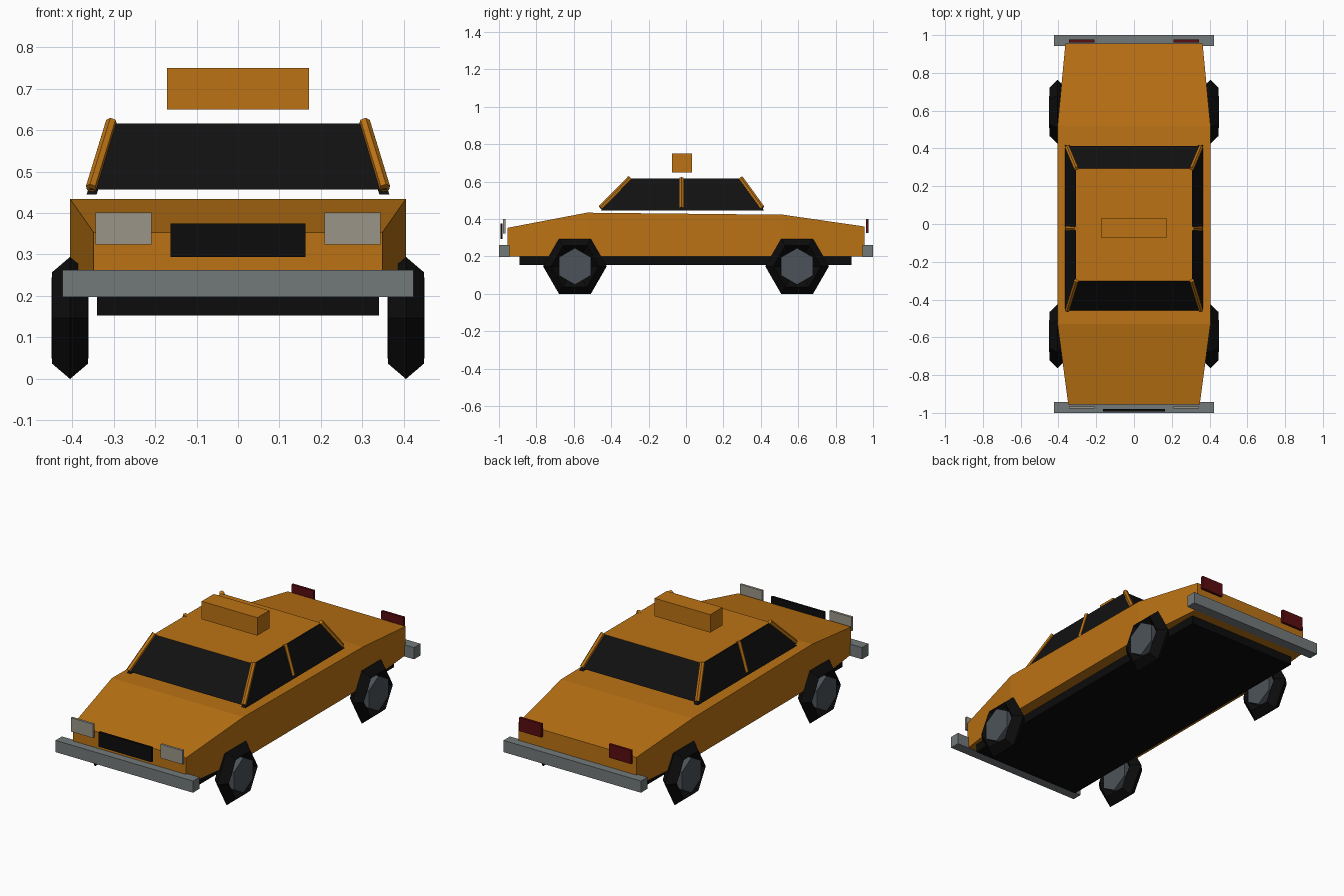
import bpy, bmesh, math
from mathutils import Vector

if "Cube" in bpy.data.objects:
    bpy.data.objects.remove(bpy.data.objects["Cube"])


def mat(name, rgb):
    m = bpy.data.materials.new(name)
    m.diffuse_color = (*rgb, 1)
    m.use_nodes = True
    m.node_tree.nodes["Principled BSDF"].inputs["Base Color"].default_value = m.diffuse_color
    return m


ORANGE = mat("orange paint", (0.50, 0.17, 0.007))
GLASS = mat("dark glass", (0.0055, 0.0055, 0.0055))
BLACK = mat("black rubber", (0.0035, 0.0035, 0.0035))
GREY = mat("bumper grey", (0.17, 0.19, 0.195))
HUB = mat("hub grey", (0.073, 0.086, 0.10))
LAMP = mat("lamp white", (0.32, 0.30, 0.245))
RED = mat("lamp red", (0.10, 0.004, 0.005))


def finish(name, bm, *mats):
    bmesh.ops.recalc_face_normals(bm, faces=bm.faces)
    me = bpy.data.meshes.new(name)
    bm.to_mesh(me)
    bm.free()
    for m in mats:
        me.materials.append(m)
    ob = bpy.data.objects.new(name, me)
    bpy.context.collection.objects.link(ob)
    return ob


def loft(name, rings, *mats, closed=False):
    """Skin a series of equal-length point rings, capped or joined end to end."""
    bm = bmesh.new()
    rows = [[bm.verts.new(p) for p in r] for r in rings]
    n = len(rows[0])
    pairs = list(zip(rows, rows[1:])) + ([(rows[-1], rows[0])] if closed else [])
    for a, b in pairs:
        for i in range(n):
            j = (i + 1) % n
            bm.faces.new((a[i], a[j], b[j], b[i]))
    if not closed:
        bm.faces.new(rows[0])
        bm.faces.new(rows[-1])
    return finish(name, bm, *mats)


def box(name, x0, x1, y0, y1, z0, z1, m):
    return loft(name, [[(x0, y0, z), (x1, y0, z), (x1, y1, z), (x0, y1, z)]
                       for z in (z0, z1)], m)


def rod(name, p, q, r, m, sides=6):
    p, q = Vector(p), Vector(q)
    bm = bmesh.new()
    bmesh.ops.create_cone(bm, cap_ends=True, segments=sides, radius1=r, radius2=r,
                          depth=(q - p).length)
    bm.transform((q - p).to_track_quat('Z', 'Y').to_matrix().to_4x4())
    bmesh.ops.translate(bm, verts=bm.verts, vec=(p + q) / 2)
    return finish(name, bm, m)


# Lower body: four stations of y, half width, top height
stations = [(-0.955, 0.348, 0.353), (-0.53, 0.405, 0.434),
            (0.52, 0.405, 0.423), (0.955, 0.363, 0.36)]
loft("body", [[(-w, y, 0.2), (w, y, 0.2), (w, y, t), (-w, y, t)]
              for y, w, t in stations], ORANGE)
box("chassis", -0.34, 0.34, -0.89, 0.885, 0.153, 0.2, BLACK)

# Cabin: tapered glasshouse whose top face is the painted roof
cabin = loft("cabin", [[(-w, f, z), (w, f, z), (w, b, z), (-w, b, z)]
                       for w, f, b, z in ((0.358, -0.457, 0.412, 0.457),
                                          (0.306, -0.303, 0.295, 0.616))],
             GLASS, ORANGE)
for p in cabin.data.polygons:
    p.material_index = int(p.normal.z > 0.9)

# Bumpers, grille and roof sign
box("front_bumper", -0.423, 0.423, -1.0, -0.943, 0.197, 0.262, GREY)
box("rear_bumper", -0.423, 0.423, 0.943, 1.0, 0.197, 0.262, GREY)
box("grille", -0.163, 0.163, -0.993, -0.98, 0.294, 0.375, BLACK)
box("roof_sign", -0.171, 0.171, -0.075, 0.031, 0.65, 0.75, ORANGE)

for s, side in ((1, "right"), (-1, "left")):
    # Side windows hang slightly below the windscreen
    loft(side + "_window",
         [[(s * (0.365 - d), -0.455, 0.445), (s * (0.365 - d), 0.418, 0.445),
           (s * (0.309 - d), 0.293, 0.614), (s * (0.309 - d), -0.301, 0.614)]
          for d in (0, 0.024)], GLASS)

    # Pillars
    for name, y0, y1 in (("front", -0.457, -0.299), ("middle", -0.024, -0.024),
                         ("rear", 0.408, 0.292)):
        rod(f"{side}_{name}_pillar", (s * 0.354, y0, 0.46), (s * 0.305, y1, 0.62),
            0.0135, ORANGE)

    # Lamps
    xa, xb = sorted((s * 0.208, s * 0.344))
    box(side + "_headlight", xa, xb, -0.978, -0.965, 0.324, 0.401, LAMP)
    box(side + "_taillight", xa, xb, 0.962, 0.976, 0.326, 0.401, RED)

    # Wheels: six-sided rings with a diamond section, and hexagonal hubs
    for y, end in ((-0.594, "front"), (0.594, "rear")):
        rings = []
        for k in range(6):
            a = math.tau * k / 6
            rings.append([(s * 0.405 + dx, y + r * math.cos(a), 0.147 + r * math.sin(a))
                          for dx, r in ((0, 0.17), (0.043, 0.1275),
                                        (0, 0.085), (-0.043, 0.1275))])
        loft(f"{end}_{side}_tyre", rings, BLACK, closed=True)
        disc = []
        for dx in (-0.045, 0.045):
            disc.append([(s * 0.405 + dx, y + 0.098 * math.sin(math.tau * k / 6),
                          0.147 + 0.098 * math.cos(math.tau * k / 6)) for k in range(6)])
        loft(f"{end}_{side}_hub", disc, HUB)
